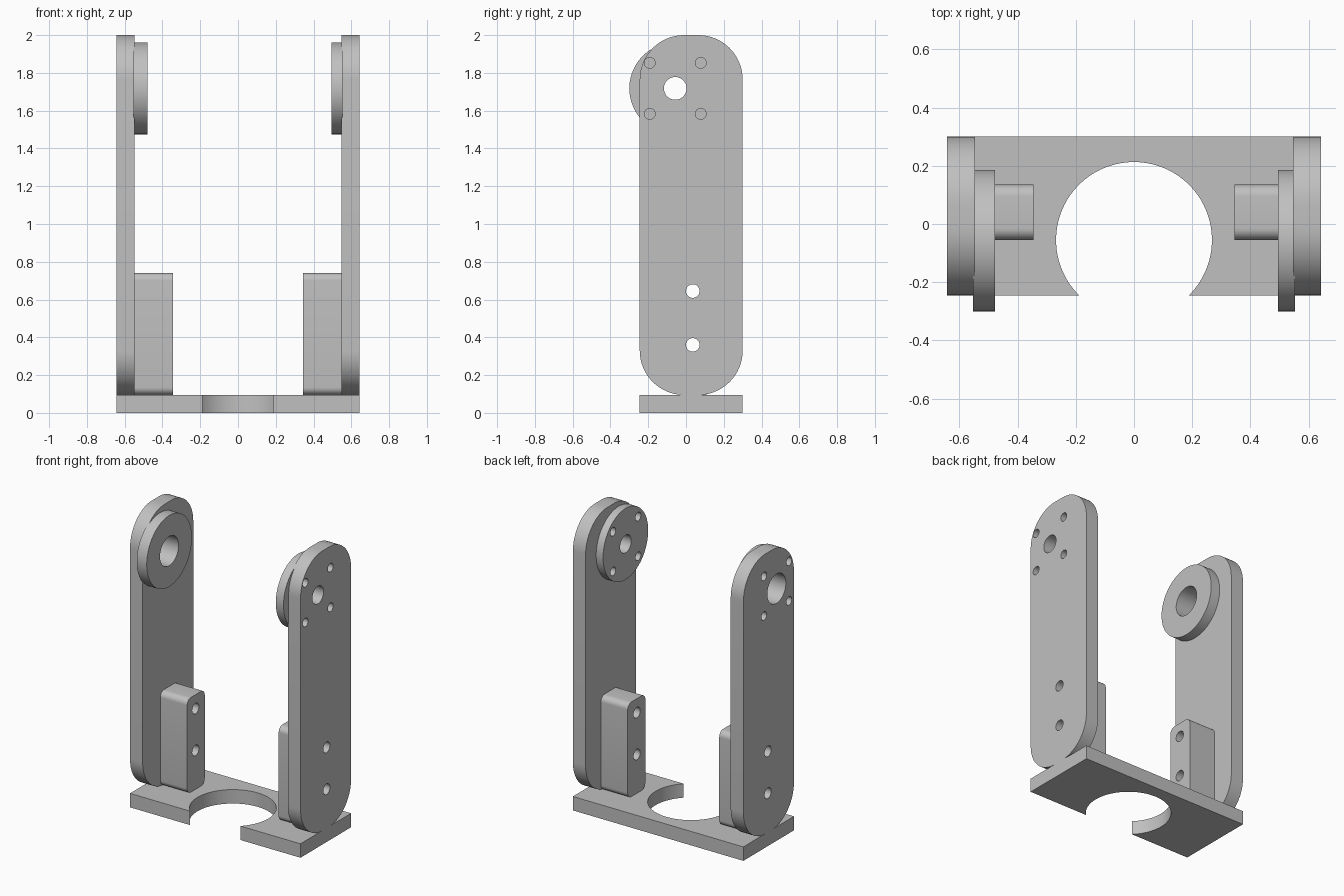
import bpy
from math import radians, sin, cos, pi, asin, degrees
from mathutils import Matrix

cube = bpy.data.objects.get("Cube")
if cube:
    bpy.data.objects.remove(cube, do_unlink=True)

grey = bpy.data.materials.new("light grey")
grey.use_nodes = True
colour = (0.53, 0.53, 0.53, 1)
grey.diffuse_color = colour
for node in grey.node_tree.nodes:
    if node.type == 'BSDF_PRINCIPLED':
        node.inputs["Base Color"].default_value = colour

# Local profile (x, y) with depth z is mapped to world (y, z) with depth x
SIDEWAYS = Matrix(((0, 0, 1, 0), (1, 0, 0, 0), (0, 1, 0, 0), (0, 0, 0, 1)))


def arc(cx, cy, r, start, end, steps):
    angles = [radians(start + (end - start) * i / steps) for i in range(steps + 1)]
    return [(cx + r * cos(a), cy + r * sin(a)) for a in angles]


def circle(cx, cy, r, steps=48):
    return arc(cx, cy, r, 0, 360, steps)[:-1]


def rounded_rect(x0, x1, y0, y1, r, steps=16):
    corners = [(x1 - r, y1 - r), (x0 + r, y1 - r), (x0 + r, y0 + r), (x1 - r, y0 + r)]
    points = []
    for i, (cx, cy) in enumerate(corners):
        points += arc(cx, cy, r, 90 * i, 90 * i + 90, steps)
    return points


def solid(name, loops, low, high, frame):
    """Extrude an outline with holes from low to high along the frame's depth."""
    curve = bpy.data.curves.new(name, 'CURVE')
    curve.dimensions = '2D'
    curve.fill_mode = 'BOTH'
    curve.extrude = (high - low) / 2
    for loop in loops:
        spline = curve.splines.new('POLY')
        spline.points.add(len(loop) - 1)
        for point, (x, y) in zip(spline.points, loop):
            point.co = (x, y, 0, 1)
        spline.use_cyclic_u = True
    obj = bpy.data.objects.new(name, curve)
    bpy.context.collection.objects.link(obj)
    bpy.ops.object.select_all(action='DESELECT')
    obj.select_set(True)
    bpy.context.view_layer.objects.active = obj
    bpy.ops.object.convert(target='MESH')
    obj = bpy.context.view_layer.objects.active
    obj.data.transform(frame @ Matrix.Translation((0, 0, (low + high) / 2)))
    bpy.ops.object.mode_set(mode='EDIT')
    bpy.ops.mesh.select_all(action='SELECT')
    bpy.ops.mesh.remove_doubles(threshold=0.0001)
    bpy.ops.mesh.normals_make_consistent(inside=False)
    bpy.ops.object.mode_set(mode='OBJECT')
    obj.data.materials.clear()
    obj.data.materials.append(grey)
    bpy.ops.object.shade_smooth_by_angle(angle=radians(30))
    return obj


HALF_X, INNER_X = 0.6425, 0.547
FRONT, BACK, FLOOR = -0.245, 0.30, 0.095
HUB_Y, HUB_Z = -0.057, 1.718

# Base plate with a round notch open to the front
notch_r, notch_y = 0.268, -0.055
dip = degrees(asin((notch_y - FRONT) / notch_r))
outline = [(-HALF_X, FRONT)] + arc(0, notch_y, notch_r, 180 + dip, -dip, 64)
outline += [(HALF_X, FRONT), (HALF_X, BACK), (-HALF_X, BACK)]
solid("base_plate", [outline], 0, FLOOR, Matrix())

# Shared hole patterns
bolt_holes = [circle(0.036, z, 0.036, 32) for z in (0.36, 0.645)]
screw_holes = [circle(HUB_Y + dy, HUB_Z + dz, 0.029, 24)
               for dy in (-0.135, 0.135) for dz in (-0.135, 0.135)]

# Side assemblies: the right hub has a wide bore and no screw holes
for side, sign, bore, hub_inner, hub_holes in (
        ("left", 1, 0.06, 0.495, screw_holes),
        ("right", -1, 0.10, 0.478, [])):
    def side_part(name, loops, inner, outer):
        low, high = sorted((sign * inner, sign * outer))
        solid(side + "_" + name, loops, low, high, SIDEWAYS)

    hub_bore = circle(HUB_Y, HUB_Z, bore)
    side_part("arm", [rounded_rect(FRONT, BACK, FLOOR, 2, 0.235), hub_bore]
              + screw_holes + bolt_holes, INNER_X, HALF_X)
    side_part("hub_disc", [circle(HUB_Y, HUB_Z, 0.243, 96), hub_bore] + hub_holes,
              hub_inner, 0.553)
    side_part("mount_block", [rounded_rect(-0.055, 0.135, FLOOR, 0.74, 0.04, 8)]
              + bolt_holes, 0.345, INNER_X)
